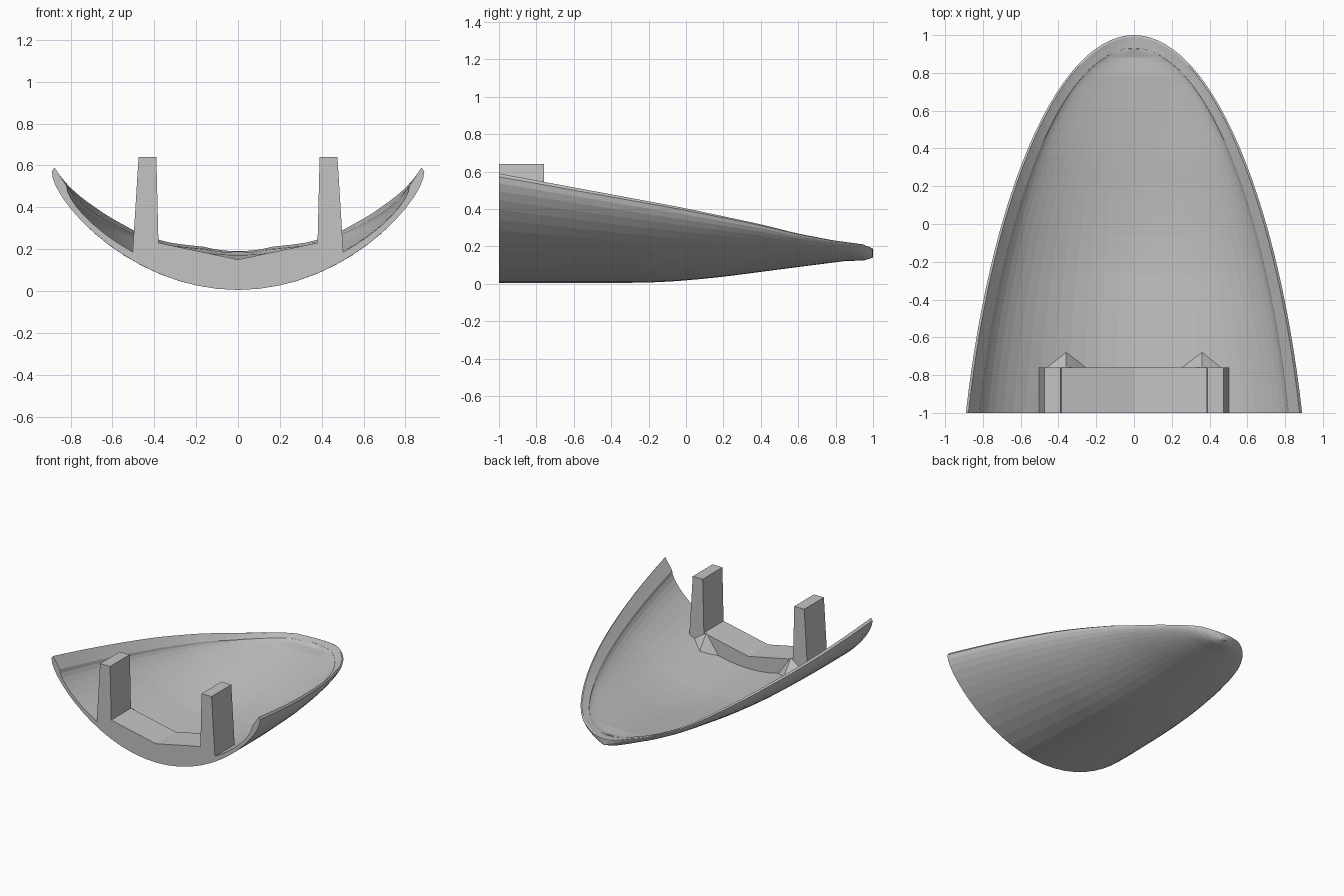
import bpy, bmesh, math

cube = bpy.data.objects.get("Cube")
if cube:
    bpy.data.objects.remove(cube, do_unlink=True)

grey = bpy.data.materials.new("plain grey")
grey.use_nodes = True
GREY = (0.55, 0.55, 0.55, 1)
grey.diffuse_color = GREY
grey.node_tree.nodes["Principled BSDF"].inputs["Base Color"].default_value = GREY

STATIONS, STRIPS = 28, 28
RIM = [(-1, .59), (0, .405), (.4, .32), (.6, .27), (.8, .232), (.95, .212), (1, .19)]
KEEL = [(-1, .005), (-.2, .006), (0, .018), (.2, .038), (.6, .09), (.85, .122), (.95, .125), (1, .14)]


def lookup(table, y):
    for (a, va), (b, vb) in zip(table, table[1:]):
        if y <= b:
            return va + (vb - va) * (y - a) / (b - a)
    return table[-1][1]


def half_width(y):
    u = max(0, (1 - y) / 2)
    return .445 * (math.sqrt(u) + math.sqrt(u * (2 - u)))


def bowl_arc(width, low, high, y):
    """Rounded section from the left rim under the keel to the right rim."""
    pts = []
    for i in range(STRIPS + 1):
        a = math.pi * (i / STRIPS - .5)
        lift = (math.sin(a) ** 2 + 1 - math.cos(a)) / 2
        pts.append((width * math.sin(a), y, low + (high - low) * lift))
    return pts


def section(t):
    """Closed loop: outer skin, rounded rim, inner skin, rounded rim."""
    y = -1 + 2 * math.sin(t * math.pi / 2)
    yi = -1 + (y + 1) * .965
    ym = -1 + (y + 1) * .982
    w, r, k = half_width(y), lookup(RIM, y), lookup(KEEL, y)
    h = r - k
    outer = bowl_arc(w, k, r - .03 * h, y)
    inner = bowl_arc(w * .92, k + .05, r - .15 * h, yi)
    rim = [(w * .985, y - (y - ym) * .3, r), (w * .955, ym, r - .07 * h)]
    other = [(-x, yy, z) for x, yy, z in reversed(rim)]
    return outer + rim + inner[::-1] + other


def finish(bm, name):
    bmesh.ops.remove_doubles(bm, verts=bm.verts[:], dist=.0005)
    bmesh.ops.recalc_face_normals(bm, faces=bm.faces[:])
    mesh = bpy.data.meshes.new(name)
    bm.to_mesh(mesh)
    bm.free()
    mesh.materials.append(grey)
    obj = bpy.data.objects.new(name, mesh)
    bpy.context.collection.objects.link(obj)
    return obj


# Hollow shell, open and flat at the front
bm = bmesh.new()
rows = [[bm.verts.new(p) for p in section(i / STATIONS)] for i in range(STATIONS + 1)]
n = len(rows[0])
for a, b in zip(rows, rows[1:]):
    for j in range(n):
        q = (j + 1) % n
        bm.faces.new((a[j], a[q], b[q], b[j]))
# Flat front edge of the wall
front = rows[0]
top = STRIPS + 3
for j in range(STRIPS):
    bm.faces.new((front[j], front[j + 1], front[top + STRIPS - j - 1], front[top + STRIPS - j]))
bm.faces.new(front[STRIPS:top + 1])
bm.faces.new(front[top + STRIPS:] + [front[0]])
finish(bm, "shell")

# Cross beam with two upright posts
half = [(.38, .23), (.39, .64), (.475, .64), (.503, .19), (.5, .17), (.25, .07)]
profile = [(0, .15)] + half + [(0, .03)] + [(-x, z) for x, z in reversed(half)]
bm = bmesh.new()
face = bm.faces.new([bm.verts.new((x, -1, z)) for x, z in profile])
moved = bmesh.ops.extrude_face_region(bm, geom=[face], use_keep_orig=True)
bmesh.ops.translate(bm, vec=(0, .24, 0),
                    verts=[v for v in moved["geom"] if isinstance(v, bmesh.types.BMVert)])
finish(bm, "cross_beam_with_posts")

# Small wedge behind each post
for side, name in ((1, "left_gusset"), (-1, "right_gusset")):
    bm = bmesh.new()
    for x, y, z in ((.36, -.76, .235), (.25, -.76, .08), (.46, -.76, .165), (.36, -.68, .125)):
        bm.verts.new((side * x, y, z))
    bmesh.ops.convex_hull(bm, input=bm.verts[:])
    finish(bm, name)
